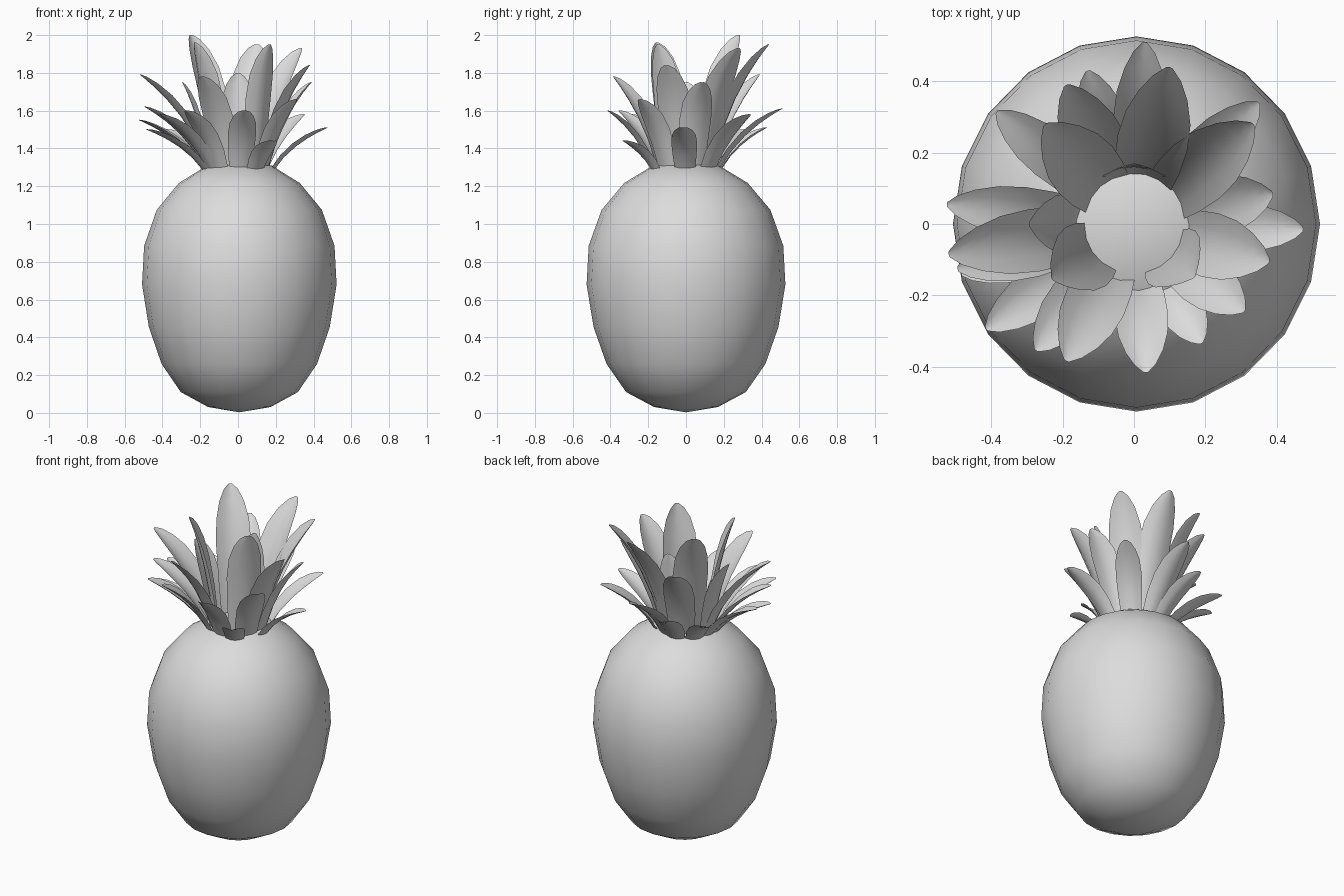
import bpy, bmesh
from math import tau, cos, sin, atan2, hypot
from mathutils import Vector

start_cube = bpy.data.objects.get("Cube")
if start_cube:
    bpy.data.objects.remove(start_cube, do_unlink=True)


def make_material(name, rgb):
    mat = bpy.data.materials.new(name)
    mat.use_nodes = True
    colour = (*rgb, 1.0)
    mat.diffuse_color = colour
    mat.node_tree.nodes["Principled BSDF"].inputs["Base Color"].default_value = colour
    return mat


def finish(bm, name, mat):
    mesh = bpy.data.meshes.new(name)
    bm.to_mesh(mesh)
    bm.free()
    mesh.materials.append(mat)
    for poly in mesh.polygons:
        poly.use_smooth = True
    obj = bpy.data.objects.new(name, mesh)
    bpy.context.collection.objects.link(obj)
    return obj


grey = make_material("light grey", (0.72, 0.72, 0.72))

# Fruit body: a profile of (radius, height) turned around the z axis
BODY_PROFILE = [(0, 0.003), (0.165, 0.031), (0.31, 0.11), (0.412, 0.26),
                (0.479, 0.455), (0.515, 0.68), (0.504, 0.885), (0.437, 1.075),
                (0.32, 1.217), (0.17, 1.31), (0, 1.33)]
bm = bmesh.new()
points = [bm.verts.new((r, 0, z)) for r, z in BODY_PROFILE]
edges = [bm.edges.new(pair) for pair in zip(points, points[1:])]
bmesh.ops.spin(bm, geom=points + edges, cent=(0, 0, 0), axis=(0, 0, 1),
               angle=tau, steps=20, use_merge=True)
bmesh.ops.remove_doubles(bm, verts=bm.verts, dist=0.001)
bmesh.ops.recalc_face_normals(bm, faces=bm.faces)
body = finish(bm, "fruit_body", grey)
body.scale = (1, 1.022, 1)
body.location.x = 0.007

# Leaf outline: (position along the leaf, share of the full width)
LEAF_OUTLINE = [(0, 0.8), (0.25, 0.93), (0.5, 1), (0.7, 0.93),
                (0.85, 0.7), (0.95, 0.4), (1, 0.1)]
ACROSS = (-1, -0.5, 0, 0.5, 1)


def make_leaf(name, tip):
    """A cupped blade that rises from the crown ring and arches out to its tip."""
    x, y, top = tip
    angle, reach = atan2(y, x), hypot(x, y)
    tall = min(1, max(0, (top - 1.45) / 0.5))
    base = Vector((0.2 - 0.06 * tall, 1.285 + 0.02 * tall))
    end = Vector((reach, top))
    bend = base + Vector((0.3 * (reach - base.x), 0.6 * (top - base.y)))
    half_width = 0.064 + 0.036 * tall
    outward = Vector((cos(angle), sin(angle), 0))
    sideways = Vector((-sin(angle), cos(angle), 0))
    up = Vector((0, 0, 1))

    bm = bmesh.new()
    rows = []
    for t, share in LEAF_OUTLINE:
        centre = base * (1 - t) ** 2 + bend * 2 * t * (1 - t) + end * t * t
        along = ((bend - base) * (1 - t) + (end - bend) * t).normalized()
        inward = outward * -along.y + up * along.x
        middle = outward * centre.x + up * centre.y
        w = half_width * share
        rows.append([bm.verts.new(middle + sideways * (s * w) + inward * (0.33 * w * s * s))
                     for s in ACROSS])
    for low, high in zip(rows, rows[1:]):
        for i in range(len(ACROSS) - 1):
            bm.faces.new((low[i], low[i + 1], high[i + 1], high[i]))
    return finish(bm, name, grey)


# Crown leaves: the tip of every leaf, grouped by side
LEAF_TIPS = {
    "back": [(.03, .51, 1.61), (.10, .44, 1.95), (-.13, .43, 1.51),
             (-.19, .39, 1.79), (-.385, .315, 1.5), (-.25, .28, 2.0),
             (0, .17, 1.8)],
    "left": [(.35, .34, 1.58), (.335, .28, 1.93), (.39, .085, 1.75),
             (.475, -.015, 1.51), (.38, -.105, 1.84), (.31, -.245, 1.66)],
    "front": [(.19, -.335, 1.44), (.034, -.417, 1.6), (-.19, -.385, 1.78),
              (-.275, -.355, 1.6), (.17, -.15, 1.95), (-.23, -.155, 1.96)],
    "right": [(-.415, -.295, 1.58), (-.495, -.127, 1.62), (-.52, -.085, 1.79),
              (-.525, .055, 1.55), (-.485, -.14, 1.5), (-.295, 0, 1.75)],
}
for side, tips in LEAF_TIPS.items():
    for number, tip in enumerate(tips, 1):
        make_leaf(f"crown_leaf_{side}_{number}", tip)
